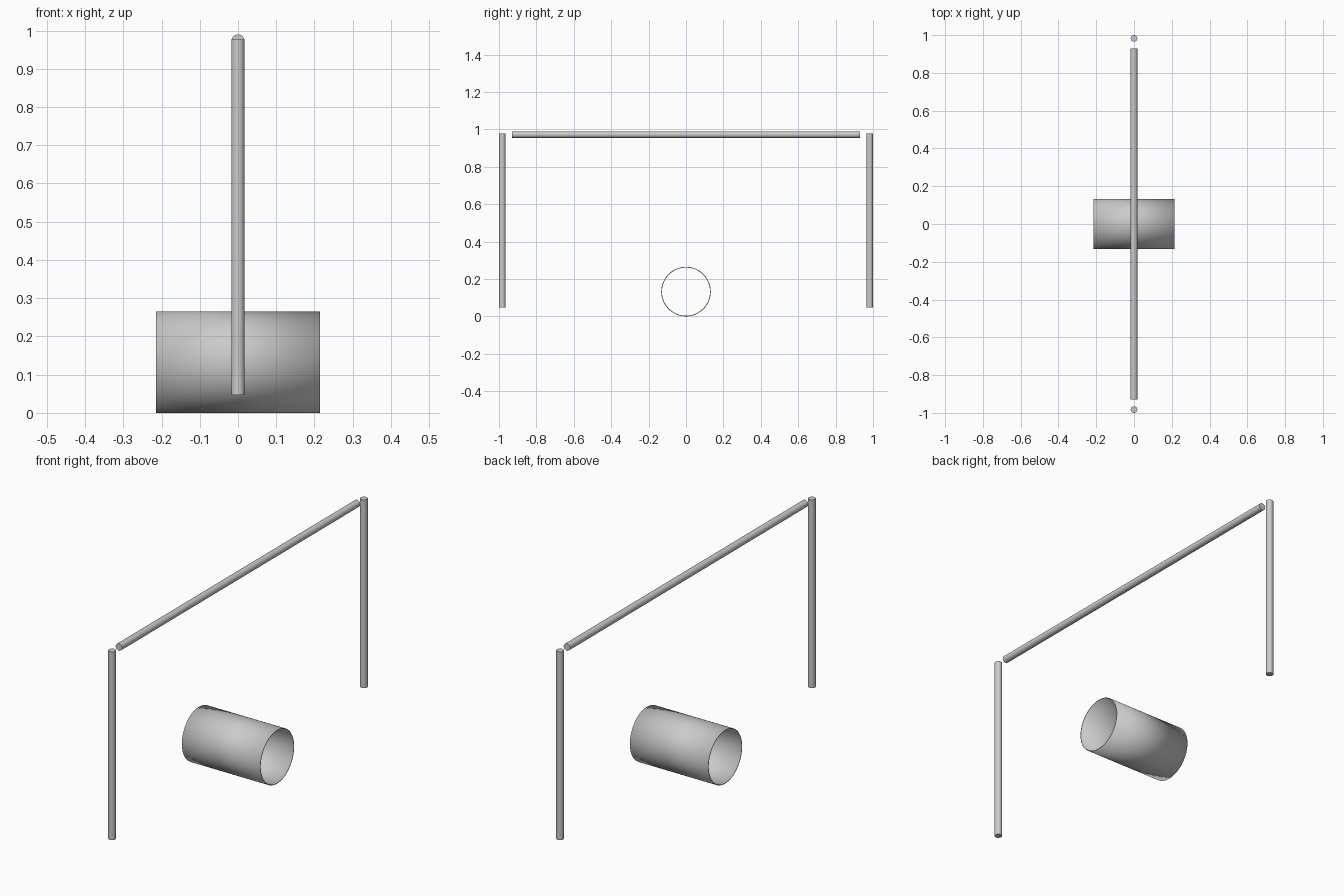
import bpy
from math import pi, radians

if "Cube" in bpy.data.objects:
    bpy.data.objects.remove(bpy.data.objects["Cube"])

ROD_R = 0.0175


def cylinder(name, radius, length, loc, rot=(0, 0, 0), sides=32, fill='NGON'):
    bpy.ops.mesh.primitive_cylinder_add(vertices=sides, radius=radius, depth=length,
                                        end_fill_type=fill, location=loc, rotation=rot)
    obj = bpy.context.object
    obj.name = name
    bpy.ops.object.shade_smooth_by_angle(angle=radians(35))
    return obj


# Two upright posts
for name, side in (("front_post", -1), ("back_post", 1)):
    cylinder(name, ROD_R, 0.93, (0, side * (1 - ROD_R), 0.512))

# Crossbar, spanning between the post tops with a small gap at each end
cylinder("crossbar", ROD_R, 1.86, (0, 0, 0.972), (pi / 2, 0, 0))

# Thin-walled open tube lying along x
tube = cylinder("open_tube", 0.1325, 0.428, (0, 0, 0.1325), (0, pi / 2, 0), 64, 'NOTHING')
wall = tube.modifiers.new("wall", 'SOLIDIFY')
wall.thickness = 0.004
wall.offset = -1
